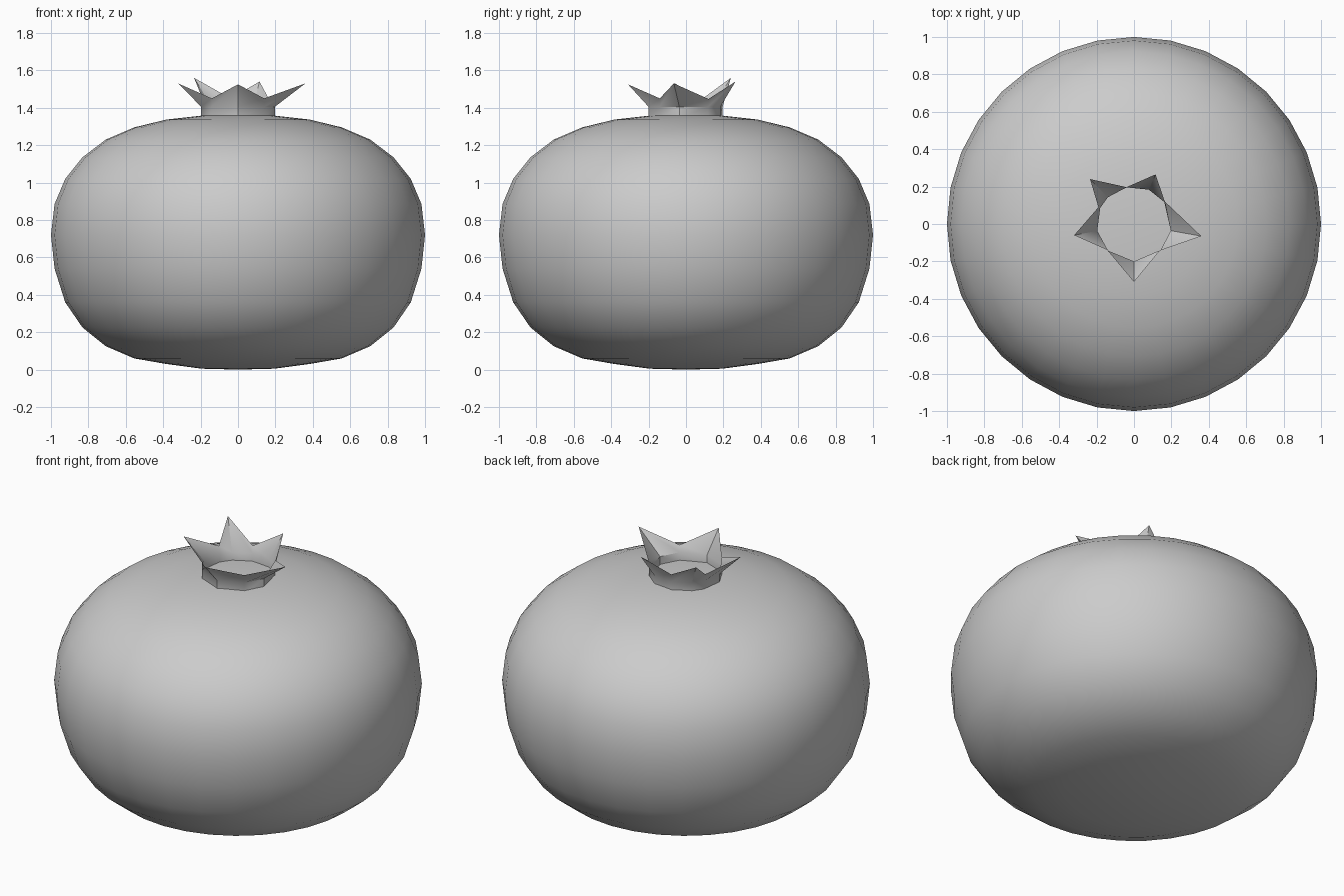
import bpy, bmesh, math

if "Cube" in bpy.data.objects:
    bpy.data.objects.remove(bpy.data.objects["Cube"])

grey = bpy.data.materials.new("plain grey")
grey.diffuse_color = (0.6, 0.6, 0.6, 1)
grey.use_nodes = True
grey.node_tree.nodes["Principled BSDF"].inputs["Base Color"].default_value = grey.diffuse_color


def finish(name, bm, angle):
    bmesh.ops.recalc_face_normals(bm, faces=bm.faces)
    me = bpy.data.meshes.new(name)
    bm.to_mesh(me)
    bm.free()
    me.materials.append(grey)
    ob = bpy.data.objects.new(name, me)
    bpy.context.collection.objects.link(ob)
    bpy.ops.object.select_all(action='DESELECT')
    ob.select_set(True)
    bpy.context.view_layer.objects.active = ob
    bpy.ops.object.shade_smooth_by_angle(angle=math.radians(angle))
    return ob


def bridge(bm, lower, upper):
    n = len(lower)
    for i in range(n):
        j = (i + 1) % n
        bm.faces.new((lower[i], lower[j], upper[j], upper[i]))


# fruit body: squashed 32-sided lathe, ring radii of a 16-ring sphere
heights = [0.005, 0.03, 0.06, 0.125, 0.225, 0.36, 0.54, 0.72,
           0.885, 1.02, 1.135, 1.23, 1.295, 1.337, 1.358]
bm = bmesh.new()
rings = []
for k, z in enumerate(heights, 1):
    r = math.sin(math.pi * k / 16)
    rings.append([bm.verts.new((r * math.cos(i * math.pi / 16),
                                r * math.sin(i * math.pi / 16), z))
                  for i in range(32)])
for a, b in zip(rings, rings[1:]):
    bridge(bm, a, b)
for ring, z in ((rings[0], 0.0), (rings[-1], 1.36)):
    pole = bm.verts.new((0, 0, z))
    for i in range(32):
        bm.faces.new((ring[i], ring[(i + 1) % 32], pole))
finish("fruit_body", bm, 40)

# crown: ten-sided collar flaring into five uneven points (tip, valley, ...)
rim = [(0, -0.31, 1.525), (0.14, -0.14, 1.45),
       (0.36, -0.065, 1.53), (0.165, 0.12, 1.447),
       (0.115, 0.265, 1.54), (-0.04, 0.197, 1.45),
       (-0.235, 0.24, 1.56), (-0.19, 0.09, 1.45),
       (-0.32, -0.06, 1.53), (-0.14, -0.14, 1.45)]
bm = bmesh.new()
crown = []
for z in (1.345, 1.405):
    ring = []
    for x, y, _ in rim:
        s = 0.2 / math.hypot(x, y)
        ring.append(bm.verts.new((x * s, y * s, z)))
    crown.append(ring)
crown.append([bm.verts.new(p) for p in rim])
for a, b in zip(crown, crown[1:]):
    bridge(bm, a, b)
finish("crown", bm, 40)
